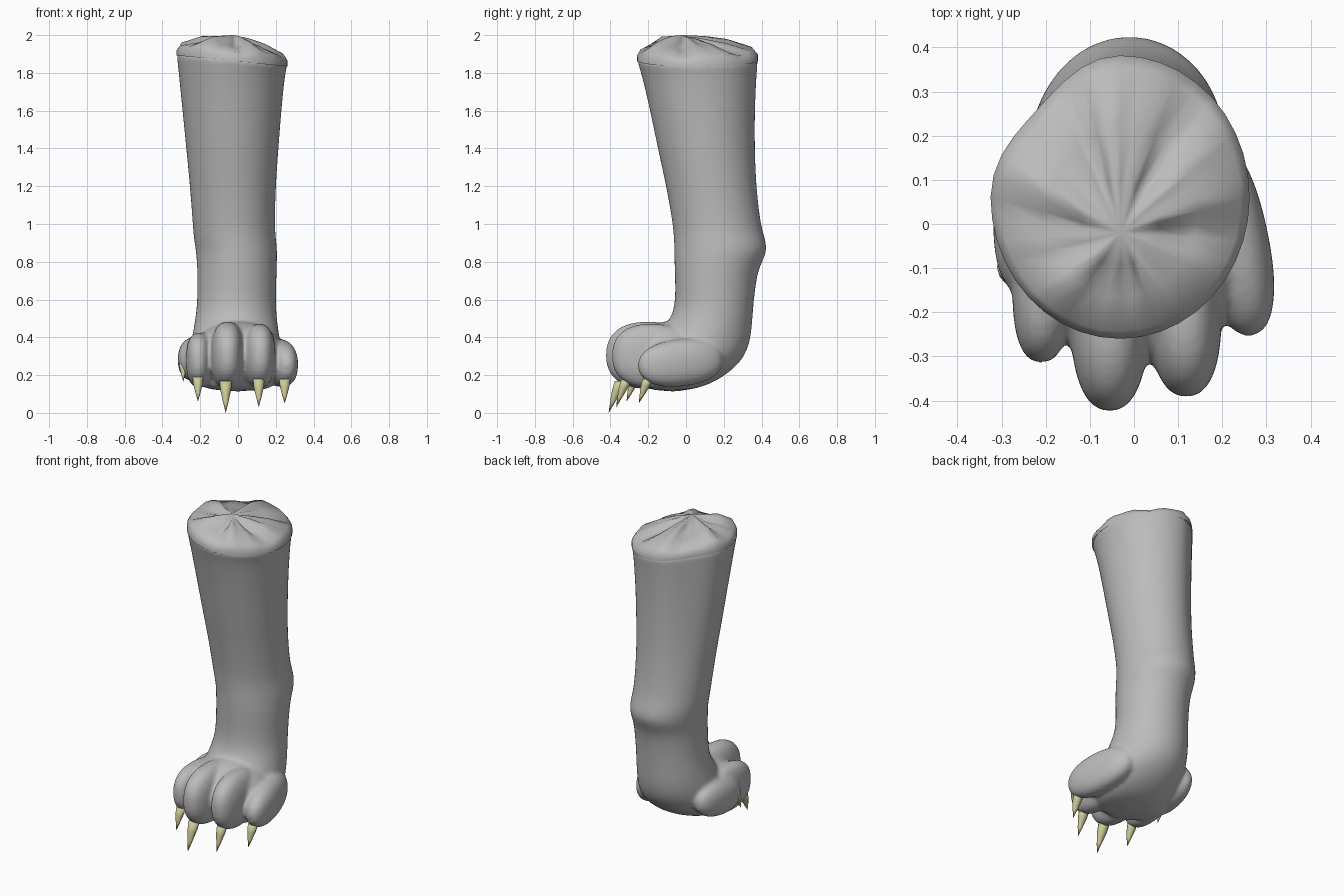
import bpy, bmesh
from math import sin, cos, pi, radians
from mathutils import Vector, Matrix

cube = bpy.data.objects.get("Cube")
if cube:
    bpy.data.objects.remove(cube, do_unlink=True)


def material(name, rgb):
    m = bpy.data.materials.new(name)
    m.use_nodes = True
    m.diffuse_color = (*rgb, 1)
    bsdf = m.node_tree.nodes["Principled BSDF"]
    bsdf.inputs["Base Color"].default_value = (*rgb, 1)
    bsdf.inputs["Roughness"].default_value = 0.7
    return m


GREY = material("skin grey", (0.5, 0.5, 0.5))
HORN = material("claw cream", (0.62, 0.59, 0.32))
SIDES = 40


def finish(name, bm, mat):
    bmesh.ops.recalc_face_normals(bm, faces=bm.faces)
    for f in bm.faces:
        f.smooth = True
    mesh = bpy.data.meshes.new(name)
    bm.to_mesh(mesh)
    bm.free()
    mesh.materials.append(mat)
    obj = bpy.data.objects.new(name, mesh)
    bpy.context.collection.objects.link(obj)
    return obj


def bridge(bm, a, b):
    n = len(a)
    for i in range(n):
        bm.faces.new((a[i], a[(i + 1) % n], b[(i + 1) % n], b[i]))


def outline(x0, x1, y0, y1, flat=0.0):
    """Ellipse within the extents, its back right quarter flattened."""
    points = []
    for i in range(SIDES):
        a = 2 * pi * i / SIDES
        r = 1 - flat * sin(2 * a) ** 2 if pi / 2 < a < pi else 1
        points.append(((x0 + x1) / 2 + (x1 - x0) / 2 * r * cos(a),
                       (y0 + y1) / 2 + (y1 - y0) / 2 * r * sin(a)))
    return points


def rim_z(x):
    return 1.89 - 0.1 * x


# Shank and heel: height, left-right and front-back extents, flattening
TOP = (-0.325, 0.262, -0.26, 0.382, 0.11)
sections = [
    (0.115, -0.14, 0.14, -0.18, 0.00),
    (0.15, -0.21, 0.20, -0.23, 0.13),
    (0.22, -0.24, 0.23, -0.24, 0.24),
    (0.30, -0.25, 0.235, -0.22, 0.315),
    (0.40, -0.245, 0.22, -0.16, 0.345),
    (0.50, -0.225, 0.205, -0.075, 0.352),
    (0.60, -0.215, 0.20, -0.055, 0.36),
    (0.75, -0.215, 0.205, -0.06, 0.378),
    (0.82, -0.22, 0.207, -0.062, 0.415),
    (0.87, -0.225, 0.207, -0.062, 0.430),
    (0.93, -0.235, 0.20, -0.065, 0.417),
    (1.00, -0.24, 0.195, -0.07, 0.395),
    (1.20, -0.255, 0.20, -0.105, 0.372, 0.03),
    (1.40, -0.275, 0.215, -0.15, 0.365, 0.06),
    (1.60, -0.295, 0.23, -0.19, 0.365, 0.08),
    (1.80, -0.315, 0.25, -0.237, 0.375, 0.1),
]
bm = bmesh.new()
rings = [[bm.verts.new((x, y, z)) for x, y in outline(*ext)] for z, *ext in sections]
for drop in (0.03, 0.0):
    rings.append([bm.verts.new((x, y, rim_z(x) - drop)) for x, y in outline(*TOP)])
for a, b in zip(rings, rings[1:]):
    bridge(bm, a, b)
bm.faces.new(rings[0])
bm.faces.new(rings[-1])

# Instep and blunt toes: centre, radii, outward turn, backward rise, bluntness
lobes = [
    ((0.00, -0.07, 0.30), (0.245, 0.24, 0.187), 0, 0, 2.0),
    ((-0.243, 0.03, 0.285), (0.075, 0.190, 0.110), -4, 8, 2.2),
    ((-0.205, -0.12, 0.28), (0.070, 0.195, 0.145), -2, 0, 2.5),
    ((-0.055, -0.20, 0.305), (0.090, 0.225, 0.178), 0, 0, 2.4),
    ((0.113, -0.185, 0.302), (0.085, 0.208, 0.170), 2, 0, 2.4),
    ((0.222, -0.03, 0.265), (0.082, 0.230, 0.125), 12, 6, 2.3),
]
for centre, radii, turn, rise, power in lobes:
    lobe = bmesh.ops.create_uvsphere(bm, u_segments=32, v_segments=20, radius=1)["verts"]
    for v in lobe:
        v.co /= sum(abs(c) ** power for c in v.co) ** (1 / power)
    place = (Matrix.Translation(centre) @ Matrix.Rotation(radians(turn), 4, "Z")
             @ Matrix.Rotation(radians(rise), 4, "X") @ Matrix.Diagonal((*radii, 1)))
    bmesh.ops.transform(bm, matrix=place, verts=lobe)
leg = finish("leg_and_paw", bm, GREY)
rounding = leg.modifiers.new("rounding", "SUBSURF")
rounding.levels = rounding.render_levels = 2
remesh = leg.modifiers.new("fuse", "REMESH")
remesh.mode = "VOXEL"
remesh.voxel_size = 0.011
remesh.use_smooth_shade = True
soften = leg.modifiers.new("soften", "SMOOTH")
soften.factor = 0.5
soften.iterations = 9

# Ragged, pleated cap gathered to a point
bm = bmesh.new()
apex = Vector((-0.03, -0.02, 2.0))
levels = [(1.0, -0.03, 0), (1.0, 0.0, 0.004), (0.93, 0.03, 0.008),
          (0.6, 0.062, 0.018), (0.3, 0.082, 0.02)]
cap = []
for scale, lift, pleat in levels:
    ring = []
    for i, (x, y) in enumerate(outline(*TOP)):
        a = 2 * pi * i / SIDES
        fold = pleat * (sin(5 * a) + 0.6 * sin(11 * a + 1))
        base = rim_z(x) if scale > 0.8 else rim_z(x * scale)
        ring.append(bm.verts.new((apex.x + (x - apex.x) * scale,
                                  apex.y + (y - apex.y) * scale,
                                  min(base + lift + fold, 1.995))))
    cap.append(ring)
for a, b in zip(cap, cap[1:]):
    bridge(bm, a, b)
tip = bm.verts.new(apex)
for i in range(SIDES):
    bm.faces.new((cap[-1][i], cap[-1][(i + 1) % SIDES], tip))
finish("gathered_top", bm, GREY)

# Claws: tip position, length and base radius
claws = {
    "dew_claw": ((-0.290, -0.135, 0.165), 0.10, 0.021),
    "right_outer_claw": ((-0.212, -0.315, 0.06), 0.13, 0.029),
    "right_inner_claw": ((-0.065, -0.41, 0.0), 0.17, 0.033),
    "left_inner_claw": ((0.110, -0.37, 0.03), 0.15, 0.031),
    "left_outer_claw": ((0.247, -0.25, 0.05), 0.13, 0.030),
}
for name, (point, length, radius) in claws.items():
    bm = bmesh.new()
    end = Vector(point)
    rings = []
    for t, width in ((1.0, 1.0), (0.7, 0.85), (0.35, 0.45)):
        c = end + Vector((0, 0.38 * t, t)) * length
        rings.append([bm.verts.new(c + Vector((cos(k * pi / 5), sin(k * pi / 5), 0)) * radius * width)
                      for k in range(10)])
    for a, b in zip(rings, rings[1:]):
        bridge(bm, a, b)
    bm.faces.new(rings[0])
    v = bm.verts.new(end)
    for k in range(10):
        bm.faces.new((rings[-1][k], rings[-1][(k + 1) % 10], v))
    finish(name, bm, HORN)
